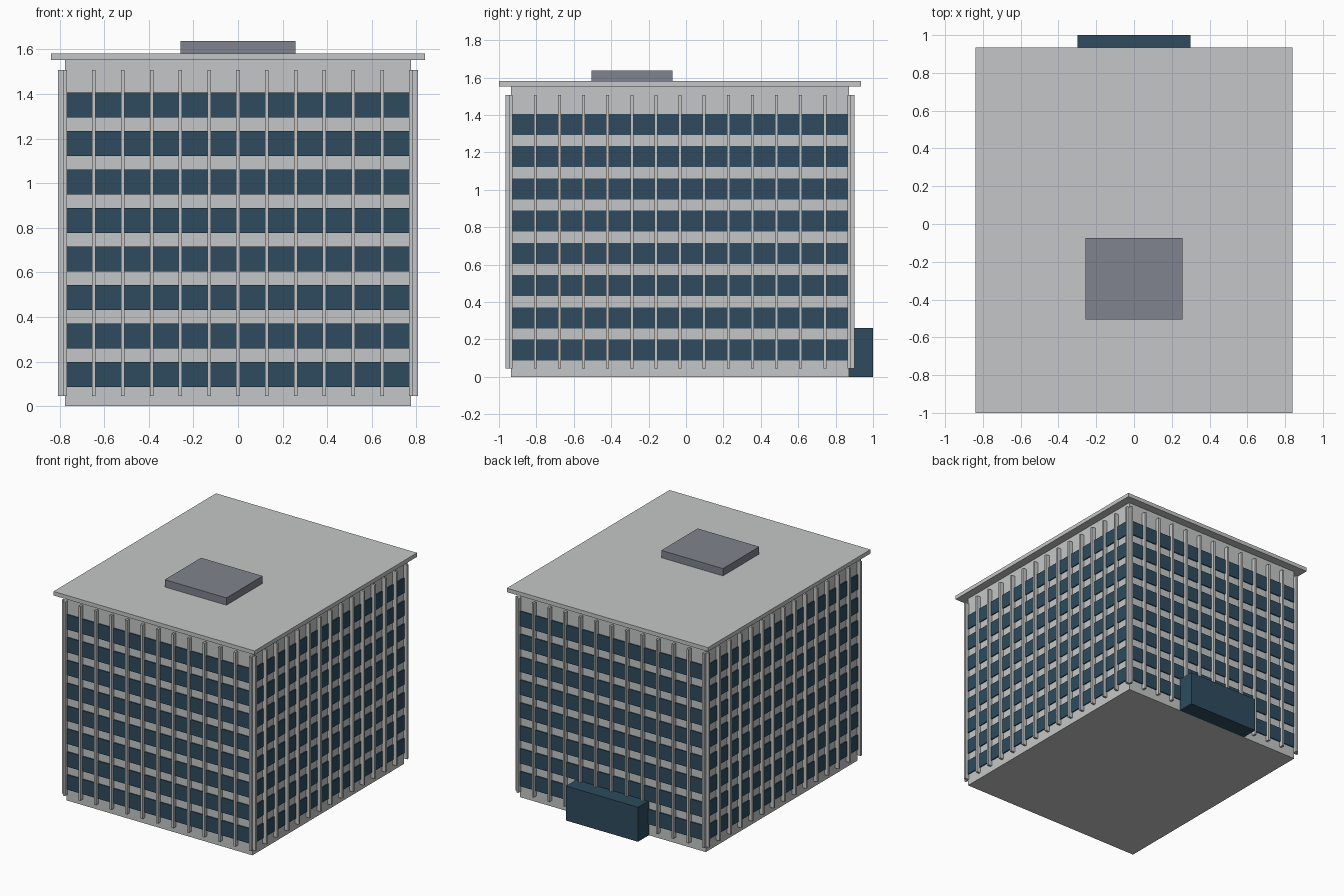
import bpy, bmesh

if "Cube" in bpy.data.objects:
    bpy.data.objects.remove(bpy.data.objects["Cube"])

def material(name, rgb):
    m = bpy.data.materials.new(name)
    lin = [((c / 255 + 0.055) / 1.055) ** 2.4 for c in rgb]
    m.diffuse_color = (*lin, 1)
    m.use_nodes = True
    m.node_tree.nodes["Principled BSDF"].inputs["Base Color"].default_value = m.diffuse_color
    return m

concrete = material("light concrete", (197, 198, 199))
glass = material("dark blue glass", (45, 75, 94))
grey = material("roof unit grey", (128, 131, 141))

def boxes(name, mat, extents):
    """One object made of axis-aligned boxes (x0, x1, y0, y1, z0, z1)."""
    bm = bmesh.new()
    for x0, x1, y0, y1, z0, z1 in extents:
        vs = bmesh.ops.create_cube(bm, size=1)["verts"]
        for v in vs:
            v.co = (x1 if v.co.x > 0 else x0,
                    y1 if v.co.y > 0 else y0,
                    z1 if v.co.z > 0 else z0)
    me = bpy.data.meshes.new(name)
    bm.to_mesh(me)
    bm.free()
    me.materials.append(mat)
    ob = bpy.data.objects.new(name, me)
    bpy.context.collection.objects.link(ob)
    return ob

X, Y0, Y1 = 0.775, -0.935, 0.871      # body walls
BAY_X, BAY_Y = 2 * X / 12, (Y1 - Y0) / 14
FIN, HALF = 0.031, 0.008              # fin depth and half width
PLATE = 0.008                         # window plate thickness

# Main block, roof slab, rooftop unit, entrance
boxes("main_block", concrete, [(-X, X, Y0, Y1, 0, 1.56)])
boxes("roof_slab", concrete, [(-0.838, 0.838, -1.0, 0.935, 1.552, 1.582)])
boxes("rooftop_unit", grey, [(-0.257, 0.257, -0.505, -0.073, 1.582, 1.637)])
boxes("entrance_box", glass, [(-0.30, 0.30, Y1, 1.0, 0, 0.26)])

# Window bands on all four sides, eight floors
front, back, left, right = [], [], [], []
for i in range(8):
    z0 = 0.087 + i * 0.1724
    z1 = z0 + 0.112
    front.append((-X + HALF, X - HALF, Y0 - PLATE, Y0, z0, z1))
    back.append((-X + HALF, X - HALF, Y1, Y1 + PLATE, z0, z1))
    left.append((-X - PLATE, -X, Y0 + HALF, Y1 - HALF, z0, z1))
    right.append((X, X + PLATE, Y0 + HALF, Y1 - HALF, z0, z1))
for side, ext in zip(("front", "back", "left", "right"), (front, back, left, right)):
    boxes(side + "_windows", glass, ext)

# Vertical fins on all four sides
Z = (0.045, 1.507)
front, back, left, right = [], [], [], []
for i in range(13):
    x = -X + i * BAY_X
    front.append((x - HALF, x + HALF, Y0 - FIN, Y0, *Z))
    back.append((x - HALF, x + HALF, Y1, Y1 + FIN, *Z))
for i in range(15):
    y = Y0 + i * BAY_Y
    left.append((-X - FIN, -X, y - HALF, y + HALF, *Z))
    right.append((X, X + FIN, y - HALF, y + HALF, *Z))
for side, ext in zip(("front", "back", "left", "right"), (front, back, left, right)):
    boxes(side + "_fins", concrete, ext)
